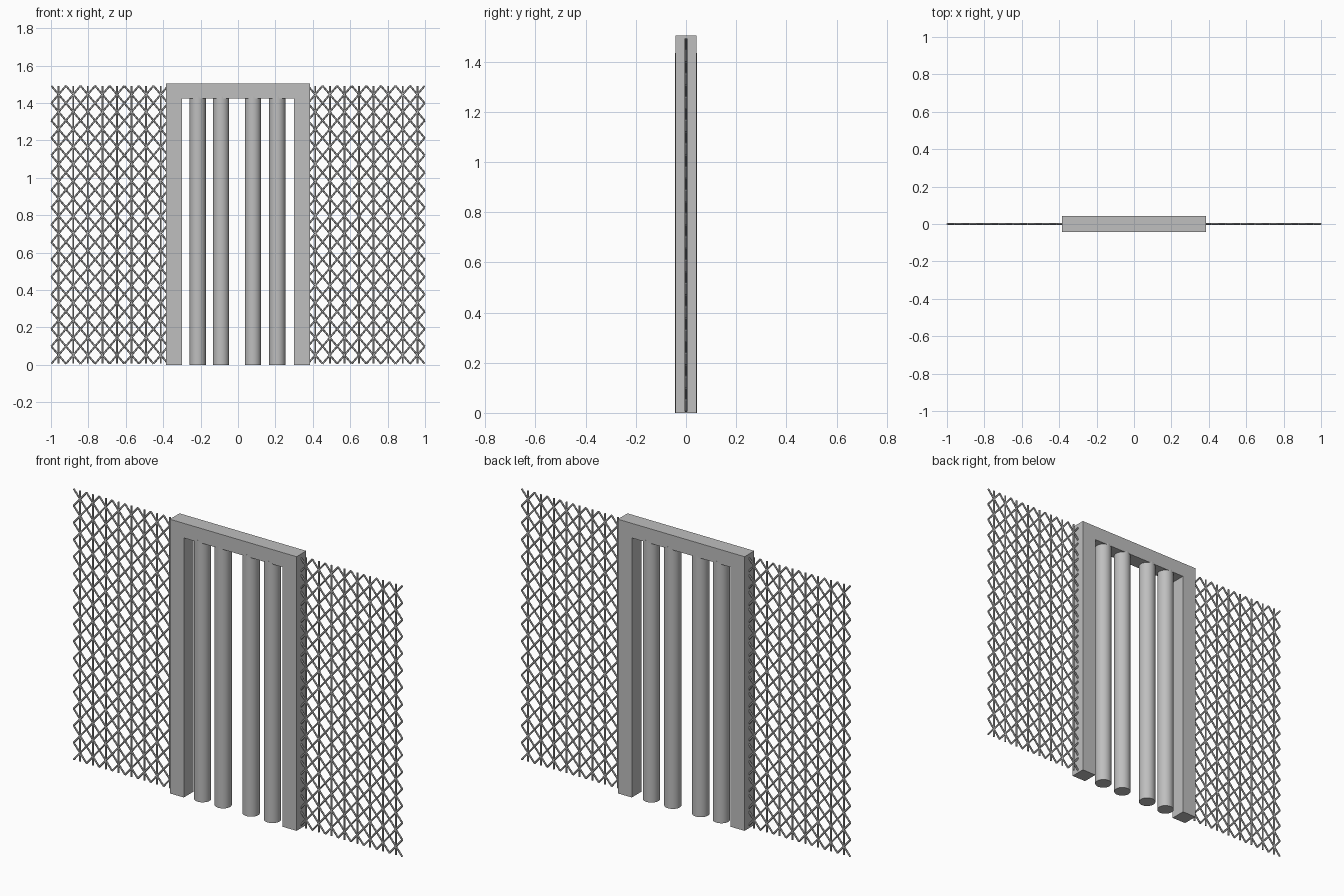
import bpy, bmesh
from mathutils import Vector, Matrix

cube = bpy.data.objects.get("Cube")
if cube:
    bpy.data.objects.remove(cube, do_unlink=True)

grey = bpy.data.materials.new("steel_grey")
grey.use_nodes = True
colour = (0.52, 0.52, 0.52, 1)
grey.diffuse_color = colour
grey.node_tree.nodes["Principled BSDF"].inputs["Base Color"].default_value = colour


def finish(name, bm):
    mesh = bpy.data.meshes.new(name)
    bm.to_mesh(mesh)
    bm.free()
    mesh.materials.append(grey)
    obj = bpy.data.objects.new(name, mesh)
    bpy.context.collection.objects.link(obj)
    return obj


def rod(bm, start, end, radius, sides):
    a, b = Vector(start), Vector(end)
    turn = (b - a).to_track_quat("Z", "Y").to_matrix().to_4x4()
    bmesh.ops.create_cone(bm, cap_ends=True, segments=sides, radius1=radius, radius2=radius,
                          depth=(b - a).length, matrix=Matrix.Translation((a + b) / 2) @ turn)


# Door frame: an arch outline extruded through its depth
W, INNER, TOP, LINTEL, HALF = 0.385, 0.30, 1.505, 1.425, 0.042
bm = bmesh.new()
outline = [(-W, 0), (-INNER, 0), (-INNER, LINTEL), (INNER, LINTEL),
           (INNER, 0), (W, 0), (W, TOP), (-W, TOP)]
face = bm.faces.new([bm.verts.new((x, -HALF, z)) for x, z in outline])
grown = bmesh.ops.extrude_face_region(bm, geom=[face])
bmesh.ops.translate(bm, vec=(0, 2 * HALF, 0),
                    verts=[v for v in grown["geom"] if isinstance(v, bmesh.types.BMVert)])
bmesh.ops.recalc_face_normals(bm, faces=bm.faces)
finish("door_frame", bm)

# Round bars in the opening
for i, x in enumerate((-0.215, -0.09, 0.08, 0.21)):
    bm = bmesh.new()
    rod(bm, (x, 0, 0), (x, 0, LINTEL + 0.01), 0.043, 32)
    bar = finish(f"bar_{i + 1}", bm)
    bpy.ops.object.select_all(action="DESELECT")
    bar.select_set(True)
    bpy.context.view_layer.objects.active = bar
    bpy.ops.object.shade_smooth_by_angle()

# Wire mesh panels: an upright through each column of crossed wires
COLS, ROWS, WIRE = 8, 16, 0.005
DX, Z0, Z1 = 0.078, 0.006, 1.492
DZ = (Z1 - Z0) / ROWS
for name, side in (("left_mesh_panel", 1), ("right_mesh_panel", -1)):
    bm = bmesh.new()
    for c in range(COLS):
        outer = side * (0.998 - c * DX)
        inner = outer - side * DX
        mid = (outer + inner) / 2
        rod(bm, (mid, 0, Z0), (mid, 0, Z1), WIRE, 8)
        for r in range(ROWS):
            low, high = Z0 + r * DZ, Z0 + (r + 1) * DZ
            rod(bm, (outer, 0, low), (inner, 0, high), WIRE, 6)
            rod(bm, (outer, 0, high), (inner, 0, low), WIRE, 6)
    finish(name, bm)
